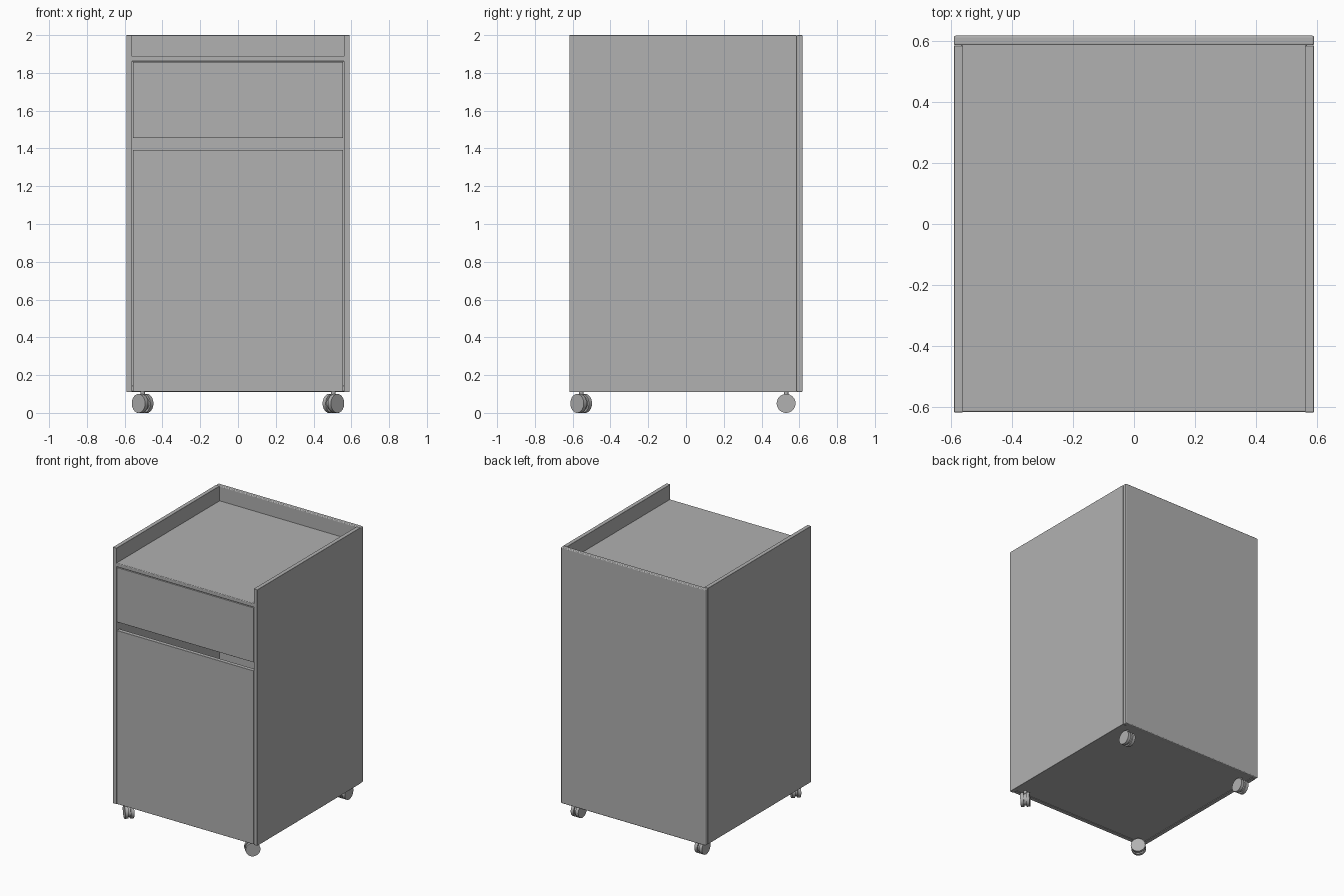
import bpy
import bmesh
import math
from mathutils import Matrix

if "Cube" in bpy.data.objects:
    bpy.data.objects.remove(bpy.data.objects["Cube"])

grey = bpy.data.materials.new("dark_grey")
grey.diffuse_color = (0.44, 0.44, 0.44, 1)
grey.use_nodes = True
grey.node_tree.nodes["Principled BSDF"].inputs["Base Color"].default_value = grey.diffuse_color


def link(name, bm, location):
    """Turn a bmesh into a named grey object."""
    mesh = bpy.data.meshes.new(name)
    bm.to_mesh(mesh)
    bm.free()
    mesh.materials.append(grey)
    ob = bpy.data.objects.new(name, mesh)
    ob.location = location
    bpy.context.collection.objects.link(ob)
    return ob


def panel(name, x, y, z, bevel=0.002):
    """Flat board spanning the given (min, max) ranges with softened edges."""
    bm = bmesh.new()
    size = [r[1] - r[0] for r in (x, y, z)]
    bmesh.ops.create_cube(bm, size=1, matrix=Matrix.Diagonal((*size, 1)))
    bmesh.ops.bevel(bm, geom=bm.edges[:], offset=bevel, segments=3,
                    profile=0.5, affect='EDGES')
    link(name, bm, [(r[0] + r[1]) / 2 for r in (x, y, z)])


def add_cylinder(bm, radius, depth, matrix, sides=32):
    bmesh.ops.create_cone(bm, cap_ends=True, segments=sides, radius1=radius,
                          radius2=radius, depth=depth, matrix=matrix)


def caster(name, x, y, angle):
    """Twin-wheel caster; angle is the axle direction around z."""
    bm = bmesh.new()
    turn = Matrix.Rotation(angle, 4, 'Z')
    lay = Matrix.Rotation(math.pi / 2, 4, 'Y')
    for side in (-1, 1):
        add_cylinder(bm, 0.05, 0.023,
                     turn @ Matrix.Translation((side * 0.0195, 0, 0.05)) @ lay)
    # hub between the wheels and swivel stem
    add_cylinder(bm, 0.04, 0.018, turn @ Matrix.Translation((0, 0, 0.05)) @ lay)
    add_cylinder(bm, 0.012, 0.05, Matrix.Translation((0, 0, 0.1)), 16)
    ob = link(name, bm, (x, y, 0))
    bpy.ops.object.select_all(action='DESELECT')
    ob.select_set(True)
    bpy.context.view_layer.objects.active = ob
    bpy.ops.object.shade_smooth_by_angle(angle=math.radians(35))


# Carcass; shelf and bottom are housed slightly into the sides
panel("left_side", (-0.59, -0.56), (-0.617, 0.585), (0.11, 2))
panel("right_side", (0.56, 0.59), (-0.617, 0.585), (0.11, 2))
panel("back_panel", (-0.59, 0.59), (0.586, 0.617), (0.11, 2), 0.006)
panel("top_shelf", (-0.567, 0.567), (-0.616, 0.595), (1.861, 1.89), 0.005)
panel("bottom_panel", (-0.565, 0.565), (-0.585, 0.59), (0.114, 0.144))

# Fronts, with a finger gap between drawer and door
panel("drawer_front", (-0.557, 0.557), (-0.616, -0.586), (1.455, 1.858))
panel("door", (-0.557, 0.557), (-0.616, -0.586), (0.112, 1.393))

# Casters: front pair swivelled, rear pair straight
for side, label in ((-1, "left"), (1, "right")):
    caster(f"front_{label}_caster", side * 0.505, -0.555, -side * math.pi / 4)
    caster(f"back_{label}_caster", side * 0.505, 0.53, 0)
